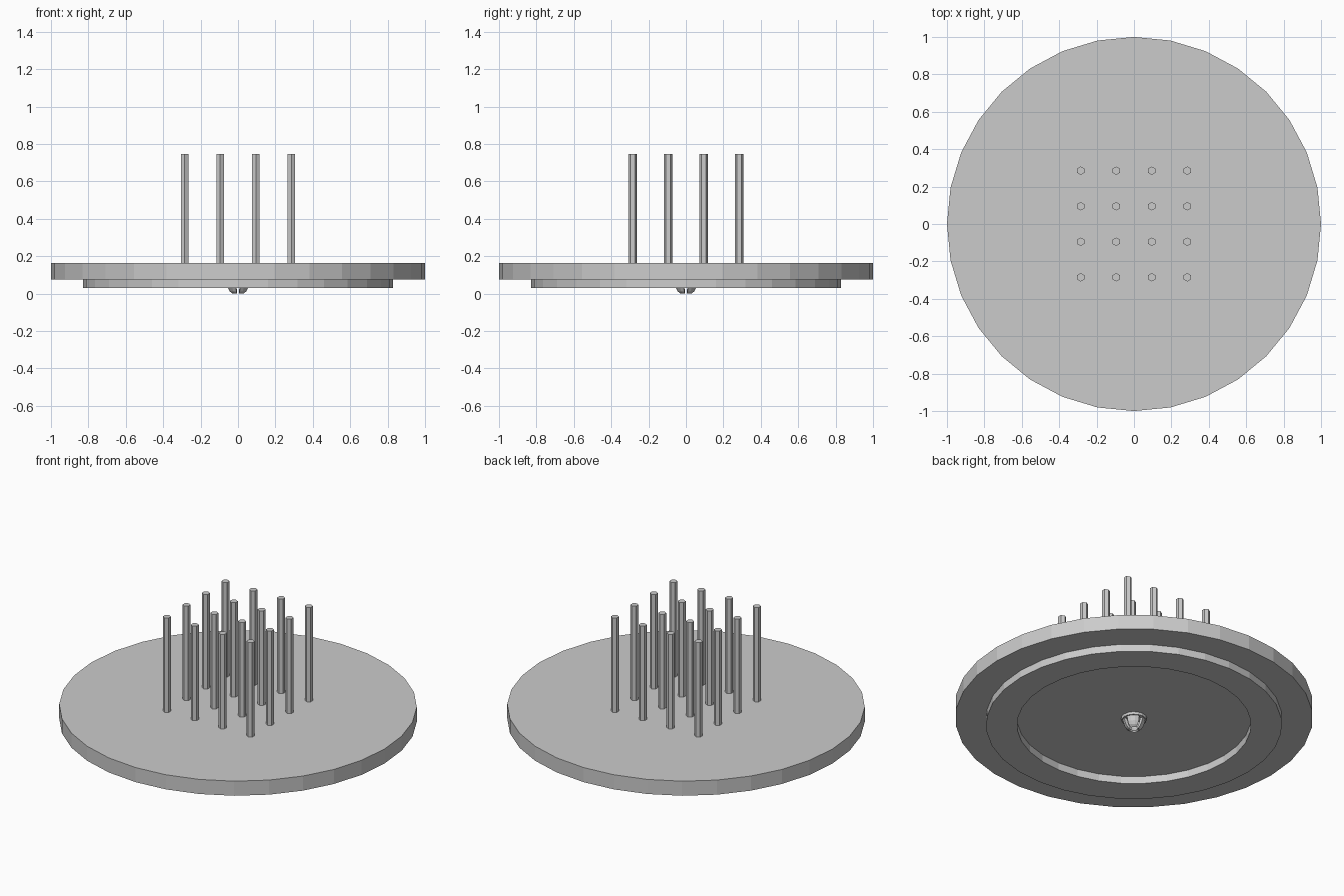
import bpy, bmesh, math

if "Cube" in bpy.data.objects:
    bpy.data.objects.remove(bpy.data.objects["Cube"])

grey = bpy.data.materials.new("plain grey")
grey.diffuse_color = (0.6, 0.6, 0.6, 1)
grey.use_nodes = True
grey.node_tree.nodes["Principled BSDF"].inputs["Base Color"].default_value = grey.diffuse_color


def finish(name, bm):
    bmesh.ops.recalc_face_normals(bm, faces=bm.faces)
    mesh = bpy.data.meshes.new(name)
    bm.to_mesh(mesh)
    bm.free()
    mesh.materials.append(grey)
    obj = bpy.data.objects.new(name, mesh)
    bpy.context.collection.objects.link(obj)
    return obj


def prism(name, x, y, radius, z0, z1, sides, turn=0.0):
    bm = bmesh.new()
    ring = [bm.verts.new((x + radius * math.cos(turn + i * math.tau / sides),
                          y + radius * math.sin(turn + i * math.tau / sides), z0))
            for i in range(sides)]
    base = bm.faces.new(ring)
    top = bmesh.ops.extrude_face_region(bm, geom=[base], use_keep_orig=True)
    for v in top["geom"]:
        if isinstance(v, bmesh.types.BMVert):
            v.co.z = z1
    return finish(name, bm)


def lathe(name, profile, start, sweep, steps):
    """Sweep a closed (radius, z) profile about the z axis, capping partial sweeps."""
    bm = bmesh.new()
    full = sweep >= math.tau - 1e-4
    count = steps if full else steps + 1
    rings = []
    for i in range(count):
        a = start + sweep * i / steps
        rings.append([bm.verts.new((r * math.cos(a), r * math.sin(a), z)) for r, z in profile])
    n = len(profile)
    for i in range(steps):
        a, b = rings[i], rings[(i + 1) % count]
        for j in range(n):
            k = (j + 1) % n
            bm.faces.new((a[j], a[k], b[k], b[j]))
    if not full:
        bm.faces.new(rings[0])
        bm.faces.new(rings[-1])
    return finish(name, bm)


# Main round plate and the raised rim beneath it
prism("plate", 0, 0, 1.0, 0.075, 0.165, 32)
lathe("under_rim", [(0.655, 0.03), (0.828, 0.03), (0.828, 0.08), (0.655, 0.08)], 0, math.tau, 32)

# Grid of hexagonal pegs
spots = (-0.285, -0.095, 0.095, 0.285)
for row, y in enumerate(spots):
    for col, x in enumerate(spots):
        prism(f"peg_{row}_{col}", x, y, 0.0225, 0.16, 0.748, 6, math.pi / 2)

# Small claw hub under the centre: four curved, tapering claws
claw = [(0.068, 0.08), (0.055, 0.03), (0.045, 0.012), (0.03, 0.0),
        (0.024, 0.008), (0.036, 0.03), (0.05, 0.08)]
for i in range(4):
    lathe(f"hub_claw_{i}", claw, i * math.pi / 2 + 0.2, math.pi / 2 - 0.4, 3)
lathe("hub_collar", [(0.05, 0.06), (0.07, 0.06), (0.073, 0.08), (0.05, 0.08)], 0, math.tau, 16)
